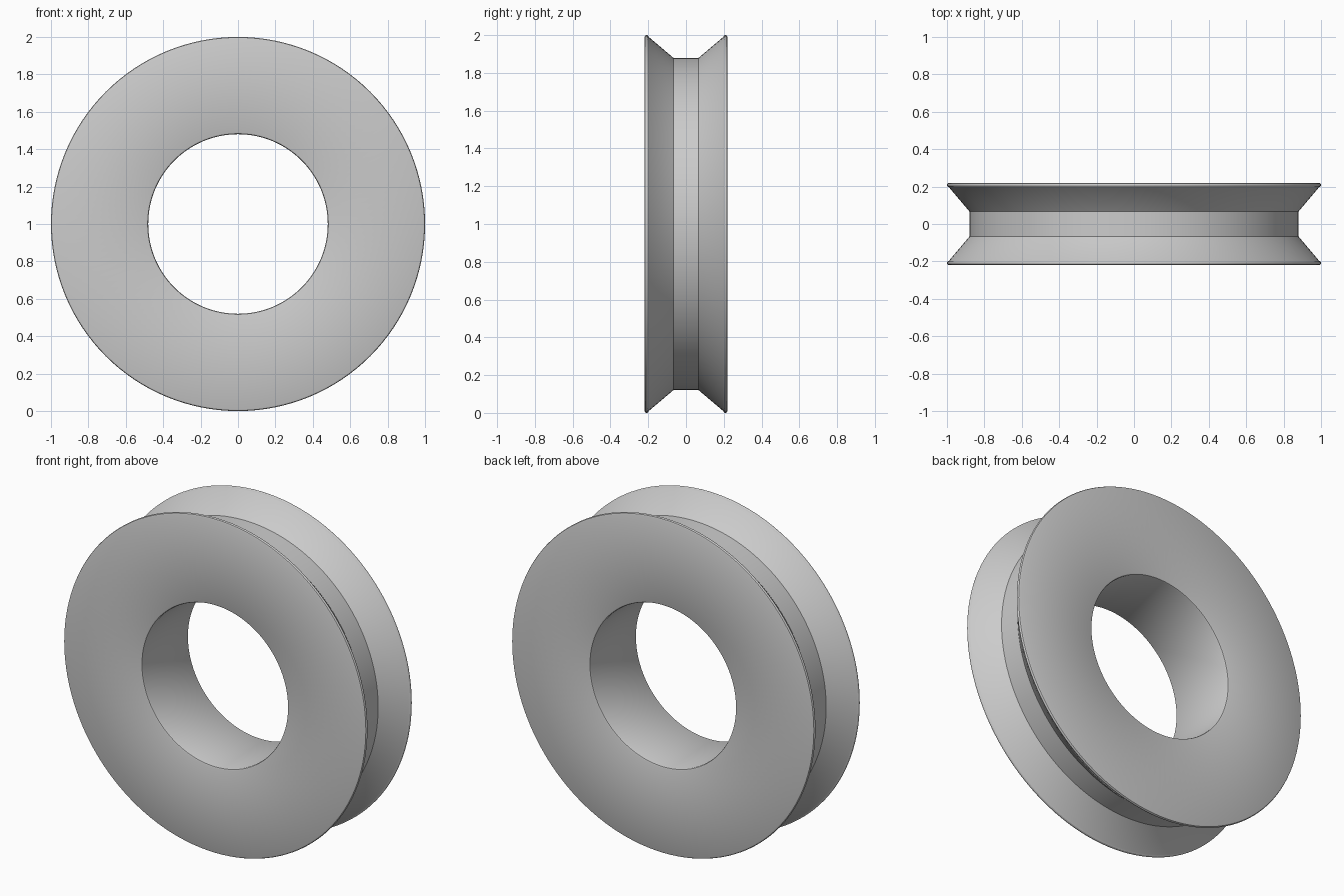
import bpy, bmesh, math
from mathutils import Matrix, Vector

cube = bpy.data.objects.get("Cube")
if cube:
    bpy.data.objects.remove(cube, do_unlink=True)

SEGMENTS = 128

# Plain grey material
grey = bpy.data.materials.new("light grey")
grey.use_nodes = True
colour = (0.6, 0.6, 0.6, 1)
grey.diffuse_color = colour
grey.node_tree.nodes["Principled BSDF"].inputs["Base Color"].default_value = colour

# Half cross-section as (radius, y): groove floor, sloped flank, rounded rim, side, bore
half = [(0.88, 0.067), (0.99, 0.197), (0.997, 0.201), (1.0, 0.206), (1.0, 0.211),
        (0.997, 0.217), (0.99, 0.22), (0.49, 0.22), (0.483, 0.217), (0.48, 0.21)]
profile = half + [(r, -y) for r, y in reversed(half)]

# Revolve the closed section about the y axis
bm = bmesh.new()
rings = []
for i in range(SEGMENTS):
    turn = Matrix.Rotation(math.tau * i / SEGMENTS, 4, 'Y')
    rings.append([bm.verts.new(turn @ Vector((r, y, 0))) for r, y in profile])
for i, ring in enumerate(rings):
    following = rings[(i + 1) % SEGMENTS]
    for j in range(len(profile)):
        k = (j + 1) % len(profile)
        bm.faces.new((ring[j], ring[k], following[k], following[j]))
bmesh.ops.recalc_face_normals(bm, faces=bm.faces)

mesh = bpy.data.meshes.new("grooved_wheel")
bm.to_mesh(mesh)
bm.free()
mesh.materials.append(grey)
wheel = bpy.data.objects.new("grooved_wheel", mesh)
wheel.location.z = 1
bpy.context.collection.objects.link(wheel)

# Smooth curves, crisp groove corners
bpy.context.view_layer.objects.active = wheel
wheel.select_set(True)
bpy.ops.object.shade_smooth_by_angle(angle=math.radians(25))
